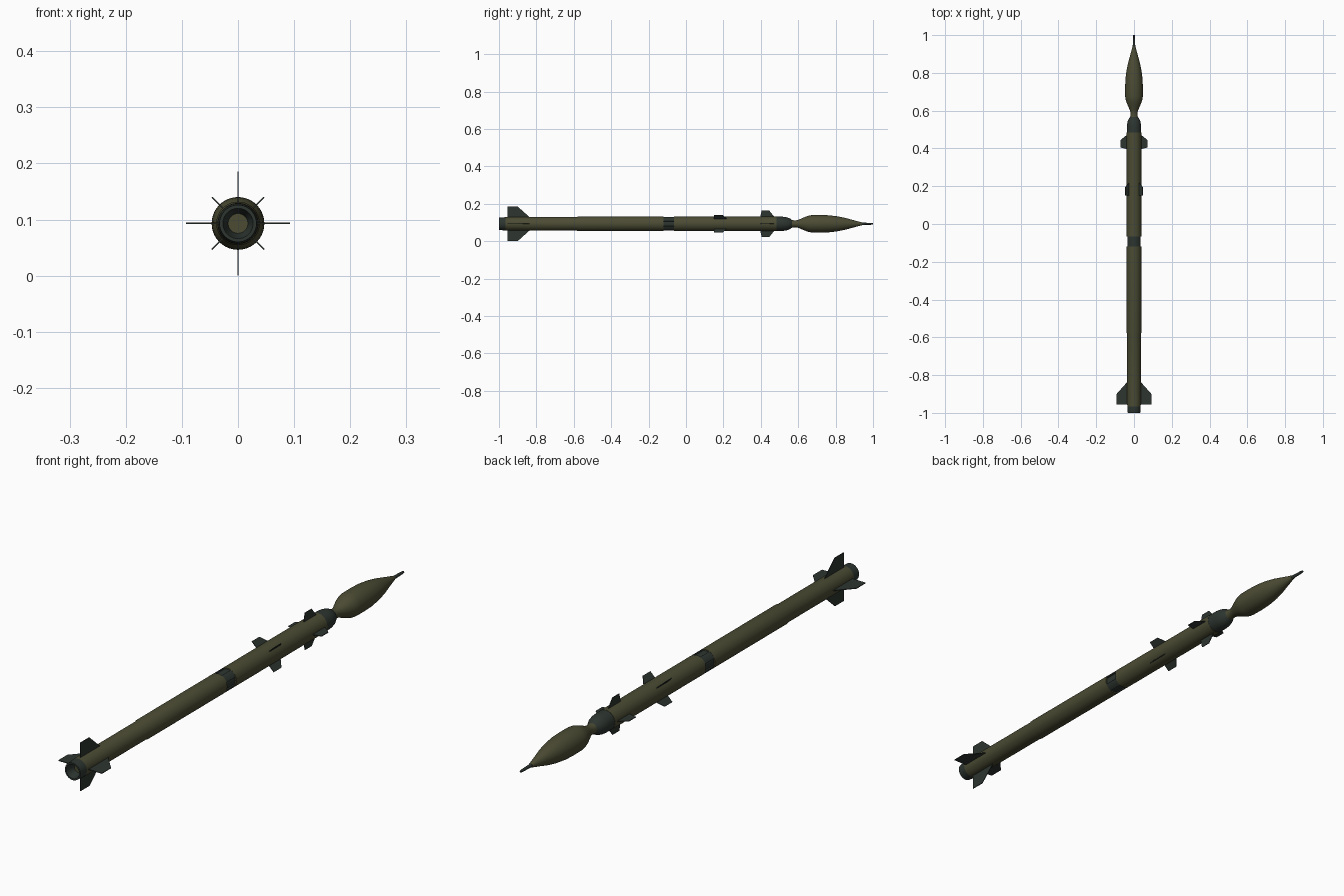
import bpy, math
from mathutils import Matrix

if "Cube" in bpy.data.objects:
    bpy.data.objects.remove(bpy.data.objects["Cube"])

CZ = 0.093  # height of the long axis


def mat(name, col):
    m = bpy.data.materials.new(name)
    m.diffuse_color = (*col, 1)
    m.use_nodes = True
    m.node_tree.nodes["Principled BSDF"].inputs["Base Color"].default_value = m.diffuse_color
    return m


olive = mat("olive", (0.070, 0.070, 0.034))
dark = mat("dark green grey", (0.026, 0.036, 0.030))


def make(name, verts, faces, m, smooth=True):
    me = bpy.data.meshes.new(name)
    me.from_pydata(verts, [], faces)
    me.materials.append(m)
    ob = bpy.data.objects.new(name, me)
    bpy.context.collection.objects.link(ob)
    bpy.context.view_layer.objects.active = ob
    ob.select_set(True)
    bpy.ops.object.mode_set(mode='EDIT')
    bpy.ops.mesh.select_all(action='SELECT')
    bpy.ops.mesh.normals_make_consistent(inside=False)
    bpy.ops.object.mode_set(mode='OBJECT')
    if smooth:
        bpy.ops.object.shade_smooth_by_angle(angle=math.radians(30))
    ob.select_set(False)
    return ob


def lathe(name, profile, m, n=40):
    """Turn (y, radius) points around the long axis, closing both ends."""
    v, f = [], []
    for y, r in profile:
        for i in range(n):
            a = 2 * math.pi * i / n
            v.append((r * math.cos(a), y, CZ + r * math.sin(a)))
    for k in range(len(profile) - 1):
        for i in range(n):
            j = (i + 1) % n
            f.append((k * n + i, k * n + j, (k + 1) * n + j, (k + 1) * n + i))
    f.append(tuple(range(n)))
    f.append(tuple(range((len(profile) - 1) * n, len(profile) * n)))
    return make(name, v, f, m)


def fins(name, outline, start, m, t=0.0013):
    """Four flat fins; outline is (y, radius) points."""
    k = len(outline)
    for q in range(4):
        rot = Matrix.Rotation(math.radians(start + 90 * q), 4, 'Y')
        v = []
        for s in (-t, t):
            for y, r in outline:
                p = rot @ Matrix.Translation((s, y, r))
                c = p.to_translation()
                v.append((c.x, c.y, c.z + CZ))
        f = [tuple(range(k)), tuple(range(k, 2 * k))]
        f += [(i, (i + 1) % k, k + (i + 1) % k, k + i) for i in range(k)]
        make(f"{name}_{q + 1}", v, f, m, False)


# tail nozzle with a hollow end
lathe("tail_nozzle", [(-0.95, 0.014), (-0.975, 0.020), (-1.0, 0.027), (-1.0, 0.033),
                      (-0.965, 0.0355), (-0.93, 0.036)], dark)
# rear body, slightly stepped
lathe("rear_body", [(-0.965, 0.0355), (-0.94, 0.0365), (-0.585, 0.0365), (-0.575, 0.0388),
                    (-0.12, 0.0388)], olive)
# recessed coupling with curved plates
lathe("coupling_core", [(-0.125, 0.034), (-0.06, 0.034)], dark)
for q in range(4):
    v, f = [], []
    for i in range(7):
        a = math.radians(90 * q + 22 + 46 * i / 6)
        for y, r in ((-0.12, 0.033), (-0.065, 0.033), (-0.065, 0.0385), (-0.12, 0.0385)):
            v.append((r * math.cos(a), y, CZ + r * math.sin(a)))
    for i in range(6):
        for c in range(4):
            d = (c + 1) % 4
            f.append((4 * i + c, 4 * i + d, 4 * i + 4 + d, 4 * i + 4 + c))
    f += [(0, 1, 2, 3), (24, 25, 26, 27)]
    make(f"coupling_plate_{q + 1}", v, f, dark)
# front body
lathe("front_body", [(-0.065, 0.0388), (0.485, 0.0388)], olive)
# rounded collar
lathe("collar", [(0.48, 0.038), (0.515, 0.038), (0.53, 0.0365), (0.545, 0.033),
                 (0.558, 0.027), (0.566, 0.021), (0.57, 0.018)], dark)
# warhead with narrow neck and pointed nose
lathe("warhead", [(0.56, 0.021), (0.575, 0.019), (0.59, 0.0185), (0.605, 0.023),
                  (0.625, 0.032), (0.645, 0.040), (0.66, 0.0445), (0.675, 0.0465),
                  (0.72, 0.047), (0.765, 0.0455), (0.81, 0.040), (0.85, 0.032),
                  (0.89, 0.021), (0.92, 0.013), (0.94, 0.008)], olive)
# nose probe
lathe("nose_probe", [(0.935, 0.0075), (0.955, 0.006), (0.99, 0.005), (1.0, 0.004)], dark, 16)

# fin sets
fins("tail_fin", [(-0.955, 0.03), (-0.955, 0.0925), (-0.90, 0.0925), (-0.83, 0.03)], 0, dark)
fins("middle_fin", [(0.15, 0.03), (0.15, 0.066), (0.195, 0.066), (0.225, 0.03)], 45, dark)
fins("front_fin", [(0.395, 0.03), (0.405, 0.071), (0.445, 0.071), (0.478, 0.03)], 0, dark)
